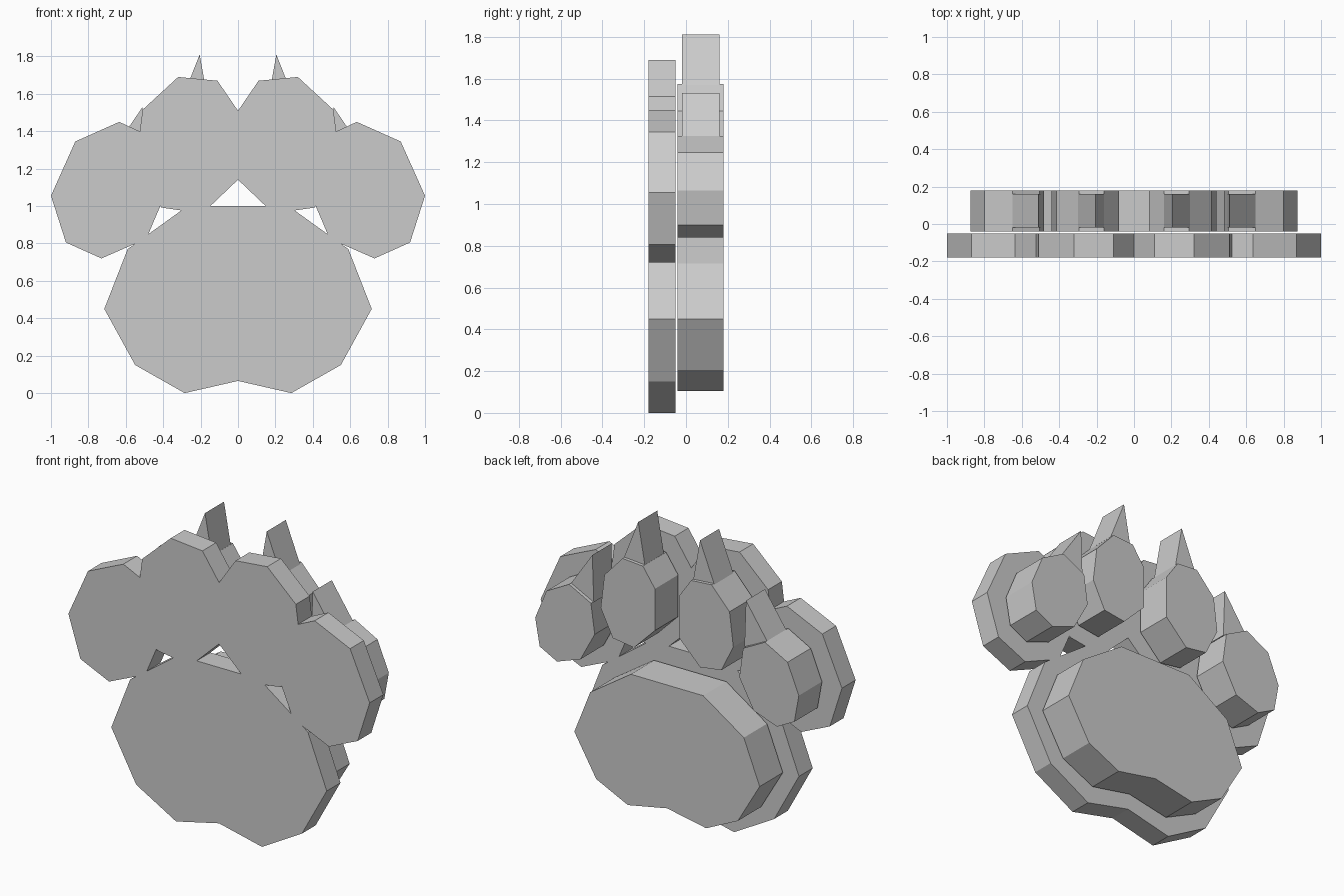
import bpy
import bmesh

cube = bpy.data.objects.get("Cube")
if cube:
    bpy.data.objects.remove(cube, do_unlink=True)

GREY = (0.6, 0.6, 0.6, 1.0)
grey = bpy.data.materials.new("plain_grey")
grey.use_nodes = True
grey.diffuse_color = GREY
grey.node_tree.nodes["Principled BSDF"].inputs["Base Color"].default_value = GREY


def prism(name, outline, y0, y1, side=1):
    """Extrude an x-z outline from y0 to y1, mirrored when side is -1."""
    bm = bmesh.new()
    face = bm.faces.new([bm.verts.new((side * x, y0, z)) for x, z in outline])
    ext = bmesh.ops.extrude_face_region(bm, geom=[face])
    moved = [g for g in ext["geom"] if isinstance(g, bmesh.types.BMVert)]
    bmesh.ops.translate(bm, verts=moved, vec=(0, y1 - y0, 0))
    bmesh.ops.recalc_face_normals(bm, faces=bm.faces)
    mesh = bpy.data.meshes.new(name)
    bm.to_mesh(mesh)
    bm.free()
    mesh.materials.append(grey)
    obj = bpy.data.objects.new(name, mesh)
    bpy.context.scene.collection.objects.link(obj)
    return obj


def symmetric(half):
    """Complete a right-hand outline that starts on the centre line."""
    return half + [(-x, z) for x, z in reversed(half[1:])]


FRONT = (-0.18, -0.05)
BACK = (-0.04, 0.18)
CLAW = (-0.02, 0.16)

# Outlines of the large front plate
plate_pad = symmetric([(0, .065), (.285, 0), (.55, .15), (.715, .45),
                       (.59, .77), (.27, 1.0)])
plate_inner = [(.19, .96), (.41, .992), (.53, 1.22), (.525, 1.4), (.51, 1.515),
               (.32, 1.69), (.11, 1.67), (-.02, 1.48), (-.02, 1.16)]
plate_outer = [(.73, .72), (.92, .805), (1.0, 1.055), (.87, 1.345), (.635, 1.45),
               (.43, 1.355), (.39, 1.06), (.49, .825)]

# Smaller raised shapes behind it
pad = symmetric([(0, .155), (.26, .105), (.47, .205), (.615, .45),
                 (.51, .715), (.24, .895)])
inner_toe = [(.22, 1.06), (.36, 1.08), (.44, 1.24), (.415, 1.445),
             (.295, 1.575), (.16, 1.565), (.08, 1.45), (.08, 1.2)]
outer_toe = [(.73, .84), (.845, .9), (.875, 1.065), (.8, 1.245),
             (.65, 1.325), (.505, 1.25), (.48, 1.07), (.575, .895)]
inner_claw = [(.16, 1.56), (.3, 1.57), (.205, 1.81)]
outer_claw = [(.5, 1.25), (.65, 1.325), (.51, 1.53)]

# Front plate: pad and four toes fused into one piece
plate = prism("front_plate", plate_pad, *FRONT)
for side in (1, -1):
    for outline in (plate_inner, plate_outer):
        lobe = prism("plate_lobe", outline, *FRONT, side)
        union = plate.modifiers.new("fuse", "BOOLEAN")
        union.operation = "UNION"
        union.solver = "EXACT"
        union.object = lobe
        bpy.context.view_layer.objects.active = plate
        bpy.ops.object.modifier_apply(modifier=union.name)
        bpy.data.objects.remove(lobe, do_unlink=True)

# Raised pad, toes and claws
prism("back_pad", pad, *BACK)
for side, label in ((1, "left"), (-1, "right")):
    prism(label + "_inner_toe", inner_toe, *BACK, side)
    prism(label + "_outer_toe", outer_toe, *BACK, side)
    prism(label + "_inner_claw", inner_claw, *CLAW, side)
    prism(label + "_outer_claw", outer_claw, *CLAW, side)
